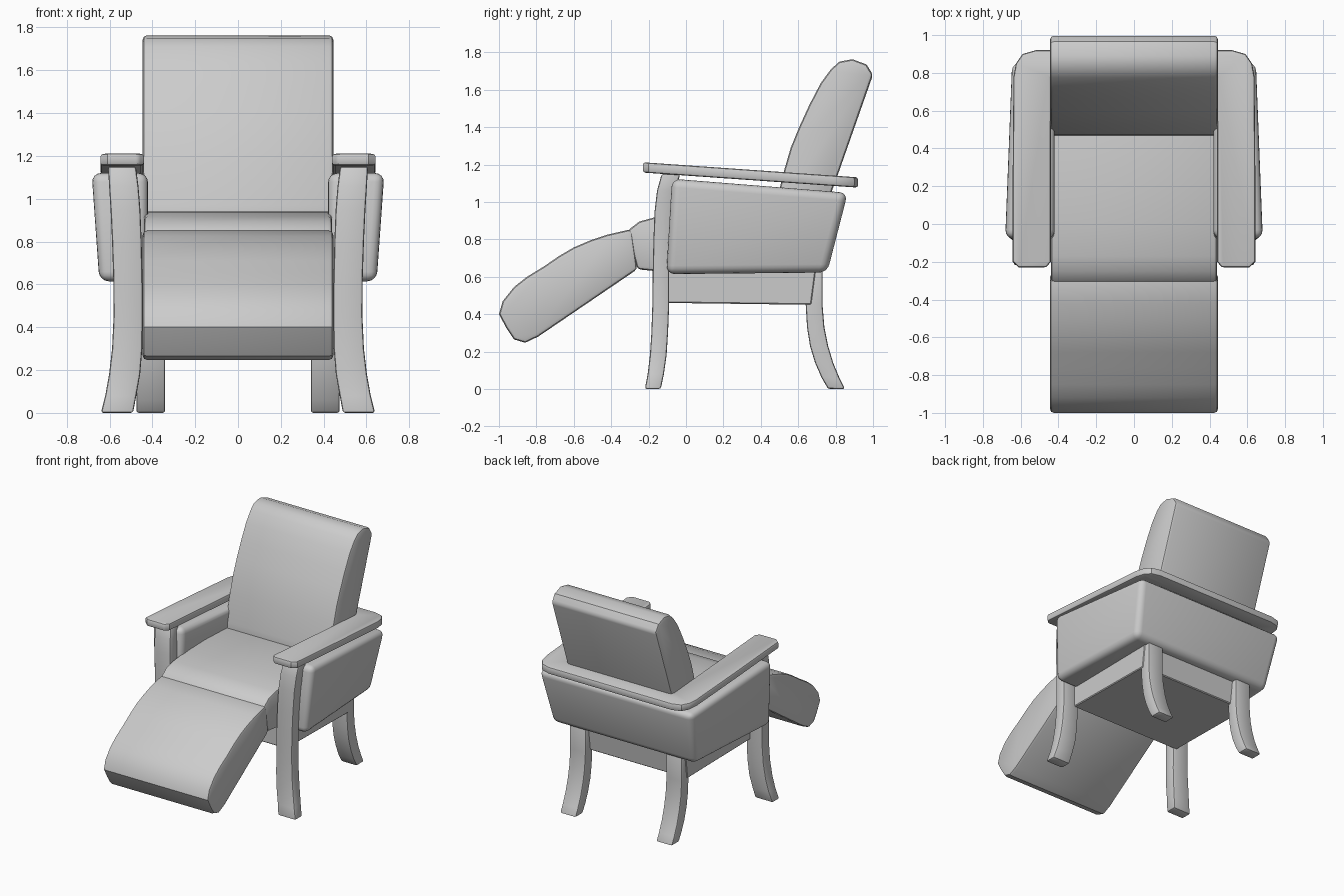
import bpy, bmesh, math

grey = bpy.data.materials.new("light grey")
grey.diffuse_color = (0.6, 0.6, 0.6, 1)


def loft(name, rings, bevel=0.015, segments=2, mirror=False):
    """Skin a list of matching rings, cap both ends and round the sharp edges."""
    bm = bmesh.new()
    loops = [[bm.verts.new(p) for p in ring] for ring in rings]
    n = len(loops[0])
    for a, b in zip(loops, loops[1:]):
        for i in range(n):
            j = (i + 1) % n
            bm.faces.new((a[i], a[j], b[j], b[i]))
    bm.faces.new(loops[0][::-1])
    bm.faces.new(loops[-1])
    bmesh.ops.recalc_face_normals(bm, faces=bm.faces)
    sharp = [e for e in bm.edges if e.calc_face_angle(0) > math.radians(50)]
    bmesh.ops.bevel(bm, geom=sharp, offset=bevel, offset_type='OFFSET',
                    segments=segments, profile=0.5, affect='EDGES',
                    clamp_overlap=True)
    bmesh.ops.recalc_face_normals(bm, faces=bm.faces)
    mesh = bpy.data.meshes.new(name)
    bm.to_mesh(mesh)
    bm.free()
    mesh.materials.append(grey)
    ob = bpy.data.objects.new(name, mesh)
    bpy.context.collection.objects.link(ob)
    bpy.ops.object.select_all(action='DESELECT')
    ob.select_set(True)
    bpy.context.view_layer.objects.active = ob
    bpy.ops.object.shade_smooth_by_angle(angle=math.radians(32))
    if mirror:
        ob.modifiers.new("mirror", 'MIRROR').use_mirror_merge = False
    return ob


def cushion(name, profile, half_width, bevel=0.02):
    """Side profile (y, z) extruded across the chair."""
    return loft(name, [[(x, y, z) for y, z in profile]
                       for x in (-half_width, half_width)], bevel)


def both_sides(half):
    """Complete a plan outline from its right half."""
    return half + [(-x, y) for x, y in reversed(half)]


# Backrest
cushion("backrest", [
    (0.46, 0.86), (0.475, 0.97), (0.525, 1.17), (0.56, 1.29), (0.605, 1.40),
    (0.66, 1.52), (0.72, 1.635), (0.775, 1.71), (0.82, 1.75), (0.89, 1.763),
    (0.965, 1.735), (1.0, 1.68), (0.81, 1.14), (0.70, 0.84)], 0.445)

# Seat cushion
cushion("seat", [
    (-0.315, 0.845), (-0.25, 0.895), (-0.17, 0.917), (0.0, 0.935),
    (0.2, 0.94), (0.45, 0.93), (0.68, 0.90), (0.68, 0.60), (-0.08, 0.60),
    (-0.16, 0.63), (-0.26, 0.64)], 0.44)

# Raised footrest
cushion("footrest", [
    (-0.29, 0.855), (-0.42, 0.825), (-0.51, 0.795), (-0.60, 0.757),
    (-0.68, 0.71), (-0.76, 0.655), (-0.85, 0.60), (-0.92, 0.545),
    (-0.98, 0.47), (-1.0, 0.40), (-0.96, 0.325), (-0.92, 0.265),
    (-0.86, 0.247), (-0.79, 0.28), (-0.26, 0.64)], 0.445)

# Upholstered surround: sides and back in one U, wider at the top
top = both_sides([(0.42, -0.075), (0.685, -0.075), (0.65, 0.865)])
bottom = both_sides([(0.42, -0.105), (0.65, -0.105), (0.605, 0.755)])
top = top + [(-0.42, 0.70), (0.42, 0.70)]
bottom = bottom + [(-0.42, 0.62), (0.42, 0.62)]
loft("surround", [[(x, y, 0.615 + 0.01 * y) for x, y in bottom],
                  [(x, y, 1.118 - 0.08 * y) for x, y in top]], 0.045, 4)

# Sloping wooden arm rail running round the back
outer = [(0.44, -0.20), (0.465, -0.23), (0.61, -0.23), (0.642, -0.20),
         (0.642, 0.30), (0.638, 0.78), (0.625, 0.85), (0.59, 0.90), (0.52, 0.92)]
rail = both_sides(outer) + [(-0.44, 0.77), (0.44, 0.77)]
loft("arm_rail", [[(x, y, z - 0.07 * (y + 0.23)) for x, y in rail]
                  for z in (1.157, 1.212)], 0.013, 2)


def leg(name, stations):
    """Curved leg from stations (z, x inner, x outer, y front, y back)."""
    loft(name, [[(a, f, z), (b, f, z), (b, k, z), (a, k, z)]
                for z, a, b, f, k in stations], 0.012, 2, mirror=True)


# Legs
leg("front_leg", [
    (0.00, 0.49, 0.64, -0.22, -0.135), (0.08, 0.475, 0.62, -0.205, -0.118),
    (0.18, 0.457, 0.602, -0.193, -0.104), (0.30, 0.447, 0.588, -0.185, -0.096),
    (0.45, 0.445, 0.581, -0.18, -0.09), (0.62, 0.446, 0.582, -0.178, -0.09),
    (0.80, 0.45, 0.588, -0.174, -0.088), (0.95, 0.456, 0.595, -0.168, -0.08),
    (1.06, 0.465, 0.602, -0.155, -0.06), (1.15, 0.477, 0.607, -0.13, -0.03)])
leg("back_leg", [
    (0.00, 0.34, 0.475, 0.76, 0.85), (0.06, 0.34, 0.475, 0.725, 0.82),
    (0.14, 0.34, 0.475, 0.69, 0.787), (0.23, 0.34, 0.475, 0.663, 0.76),
    (0.33, 0.34, 0.475, 0.647, 0.74), (0.45, 0.34, 0.475, 0.64, 0.73),
    (0.64, 0.34, 0.475, 0.64, 0.73)])

# Base frame under the seat
loft("base_frame", [
    [(-0.48, -0.10, 0.46), (0.48, -0.10, 0.46), (0.48, 0.67, 0.45), (-0.48, 0.67, 0.45)],
    [(-0.48, -0.10, 0.64), (0.48, -0.10, 0.64), (0.48, 0.695, 0.64), (-0.48, 0.695, 0.64)],
], 0.006, 1)
